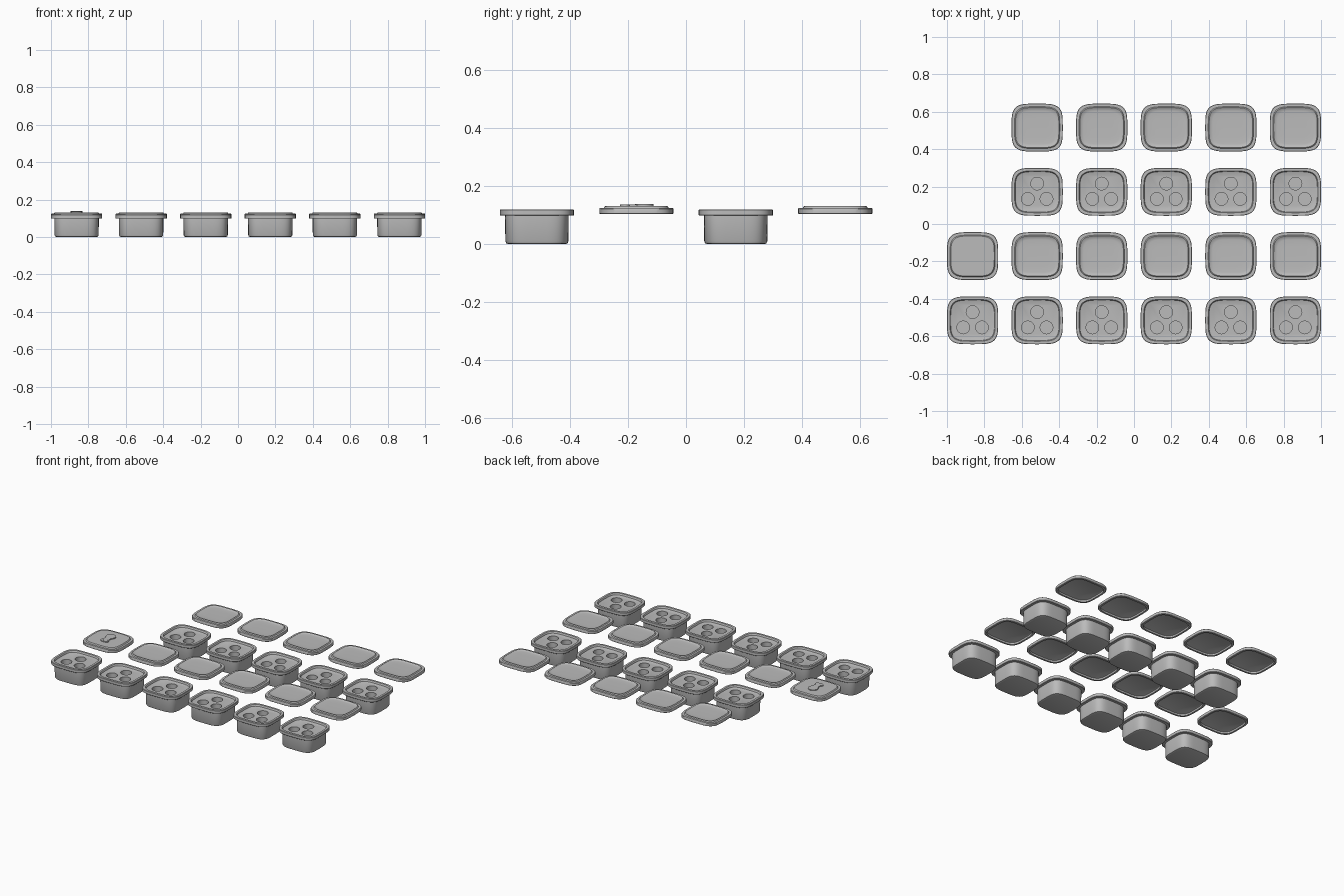
import bpy, bmesh, math

cube = bpy.data.objects.get("Cube")
if cube:
    bpy.data.objects.remove(cube, do_unlink=True)

HX, HY = 0.137, 0.128        # half sizes of the outer rim
SEGMENTS = 64

grey = bpy.data.materials.new("plain grey")
grey.use_nodes = True
grey.diffuse_color = (0.5, 0.5, 0.5, 1)
grey.node_tree.nodes["Principled BSDF"].inputs["Base Color"].default_value = (0.5, 0.5, 0.5, 1)


def add_object(name, mesh, location=(0, 0, 0)):
    obj = bpy.data.objects.new(name, mesh)
    obj.location = location
    bpy.context.collection.objects.link(obj)
    return obj


def power(value, exponent):
    return math.copysign(abs(value) ** exponent, value)


def loft(bm, profile, hx=HX, hy=HY):
    """Loft rounded-square rings from (inset, height) pairs and cap both ends."""
    rings = []
    for inset, z in profile:
        ring = []
        for i in range(SEGMENTS):
            a = math.tau * i / SEGMENTS
            ring.append(bm.verts.new(((hx - inset) * power(math.cos(a), 0.5),
                                      (hy - inset) * power(math.sin(a), 0.5), z)))
        rings.append(ring)
    for low, high in zip(rings, rings[1:]):
        for i in range(SEGMENTS):
            j = (i + 1) % SEGMENTS
            bm.faces.new((low[i], low[j], high[j], high[i]))
    bm.faces.new(reversed(rings[0]))
    bm.faces.new(rings[-1])


def finish(bm, name):
    mesh = bpy.data.meshes.new(name)
    bmesh.ops.recalc_face_normals(bm, faces=bm.faces)
    bm.to_mesh(mesh)
    bm.free()
    mesh.materials.append(grey)
    return mesh


def smooth(obj):
    bpy.ops.object.select_all(action="DESELECT")
    obj.select_set(True)
    bpy.context.view_layer.objects.active = obj
    bpy.ops.object.shade_smooth_by_angle(angle=math.radians(35))


def prism(bm, x, y, radius, bottom, top, sides=32, stretch=1):
    """Upright round prism."""
    made = bmesh.ops.create_cone(bm, cap_ends=True, segments=sides,
                                 radius1=radius, radius2=radius, depth=top - bottom)
    for v in made["verts"]:
        v.co.x += x
        v.co.y = v.co.y * stretch + y
        v.co.z += (top + bottom) / 2


# Container: body, overhanging rim and recessed deck
bm = bmesh.new()
loft(bm, [(0.029, 0), (0.022, 0.003), (0.019, 0.01), (0.018, 0.098), (0.002, 0.098),
          (0, 0.1), (0, 0.118), (0.002, 0.12), (0.016, 0.12), (0.018, 0.118),
          (0.02, 0.109), (0.024, 0.107)])
box_mesh = finish(bm, "container")

# Three round wells cut into the deck
bm = bmesh.new()
for x, y in ((0, 0.044), (-0.05, -0.038), (0.05, -0.038)):
    prism(bm, x, y, 0.034, 0.05, 0.15)
cutter = add_object("well_cutter", finish(bm, "well_cutter"))
cutter.hide_render = True
source = add_object("container_source", box_mesh)
cut = source.modifiers.new("wells", "BOOLEAN")
cut.operation, cut.object, cut.solver = "DIFFERENCE", cutter, "EXACT"
graph = bpy.context.evaluated_depsgraph_get()
container_mesh = bpy.data.meshes.new_from_object(source.evaluated_get(graph))
container_mesh.name = "container_with_wells"
bpy.data.objects.remove(source)
bpy.data.objects.remove(cutter)

# Lid shell: hollow underside, thin rim, raised lip
shell = [(0.02, 0.117), (0.016, 0.115), (0.014, 0.104), (0.002, 0.104), (0, 0.106),
         (0, 0.122), (0.002, 0.125), (0.016, 0.125), (0.019, 0.13)]
bm = bmesh.new()
loft(bm, shell + [(0.021, 0.131), (0.024, 0.13), (0.028, 0.127), (0.04, 0.1255), (0.07, 0.1245)])
lid_mesh = finish(bm, "lid")

# Lid with a flat panel
bm = bmesh.new()
loft(bm, shell + [(0.021, 0.132), (0.024, 0.132)])
badge_lid_mesh = finish(bm, "lid_flat")

# Simple raised badge: round top, narrow neck, wider foot
bm = bmesh.new()
prism(bm, 0, 0.028, 0.032, 0.13, 0.138)
prism(bm, 0, -0.012, 0.02, 0.13, 0.1375, stretch=1.6)
prism(bm, 0, -0.038, 0.03, 0.13, 0.137, stretch=0.6)
badge_mesh = finish(bm, "badge")

# Lay out the rows; the leftmost column has only the front pair
for row in range(4):
    y = -0.515 + 0.3435 * row
    for col in range(6):
        if col == 0 and row > 1:
            continue
        at = (-0.863 + 0.3452 * col, y, 0)
        if row % 2 == 0:
            smooth(add_object(f"container_{row}_{col}", container_mesh, at))
        elif col == 0:
            smooth(add_object("badge_lid", badge_lid_mesh, at))
            smooth(add_object("lid_badge", badge_mesh, at))
        else:
            smooth(add_object(f"lid_{row}_{col}", lid_mesh, at))
